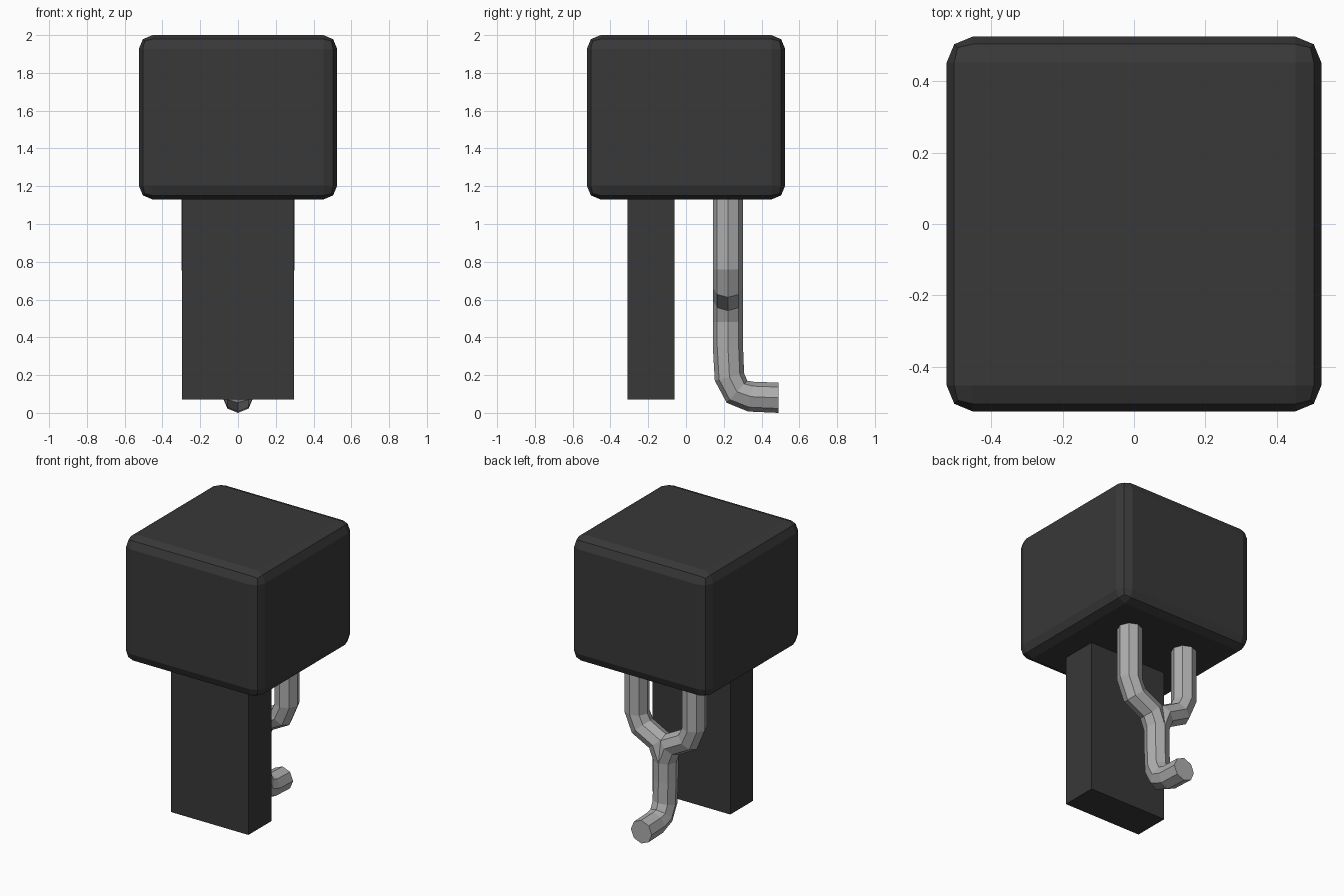
import bpy, bmesh, math
from mathutils import Vector

if "Cube" in bpy.data.objects:
    bpy.data.objects.remove(bpy.data.objects["Cube"])


def material(name, rgb):
    m = bpy.data.materials.new(name)
    m.diffuse_color = (*rgb, 1.0)
    m.use_nodes = True
    m.node_tree.nodes["Principled BSDF"].inputs["Base Color"].default_value = m.diffuse_color
    return m


charcoal = material("charcoal", (0.04, 0.04, 0.04))
grey = material("light grey", (0.42, 0.42, 0.42))


def finish(name, bm, mat):
    bmesh.ops.recalc_face_normals(bm, faces=bm.faces[:])
    me = bpy.data.meshes.new(name)
    bm.to_mesh(me)
    bm.free()
    me.materials.append(mat)
    ob = bpy.data.objects.new(name, me)
    bpy.context.collection.objects.link(ob)
    return ob


def box(name, lo, hi, mat, bevel=0.0):
    bm = bmesh.new()
    bmesh.ops.create_cube(bm, size=1)
    for v in bm.verts:
        v.co = Vector([a + (b - a) * (c + 0.5) for a, b, c in zip(lo, hi, v.co)])
    if bevel:
        bmesh.ops.bevel(bm, geom=bm.edges[:], offset=bevel, segments=2,
                        profile=0.5, affect='EDGES')
    return finish(name, bm, mat)


def pipe(name, origin, u_axis, rings, cap_end=False, radius=0.08, sides=8):
    """Sweep a ring in the u-z plane; each station is (u, z, tilt in degrees)."""
    bm = bmesh.new()
    o, u, z = Vector(origin), Vector(u_axis), Vector((0, 0, 1))
    side = u.cross(z)
    loops = []
    for pu, pz, tilt in rings:
        t = math.radians(tilt)
        normal = u * math.cos(t) + z * math.sin(t)
        centre = o + u * pu + z * pz
        angles = [2 * math.pi * i / sides for i in range(sides)]
        loops.append([bm.verts.new(centre + radius * (normal * math.cos(a) + side * math.sin(a)))
                      for a in angles])
    for a, b in zip(loops, loops[1:]):
        for i in range(sides):
            j = (i + 1) % sides
            bm.faces.new((a[i], a[j], b[j], b[i]))
    bm.faces.new(loops[0])
    if cap_end:
        bm.faces.new(loops[-1])
    return finish(name, bm, grey)


# Large rounded head block
box("head_block", (-0.525, -0.525, 1.13), (0.525, 0.525, 2.0), charcoal, bevel=0.073)

# Flat slab hanging below the front half
box("front_slab", (-0.297, -0.31, 0.07), (0.297, -0.06, 1.15), charcoal)

# Two mirrored branches that merge into one stem
branch = [(-0.22, 1.16, 0), (-0.22, 0.76, 0), (-0.178, 0.665, 42),
          (-0.045, 0.595, 42), (0, 0.48, 0)]
for label, s in (("left", -1), ("right", 1)):
    pipe(label + "_pipe_branch", (0, 0.222, 0), (-s, 0, 0), branch)

# Lower stem, bending out to the back
pipe("pipe_stem", (0, 0, 0), (0, 1, 0),
     [(0.222, 0.48, 0), (0.222, 0.35, 0), (0.23, 0.19, 14), (0.27, 0.112, 47),
      (0.343, 0.086, 80), (0.489, 0.08, 90)], cap_end=True)
